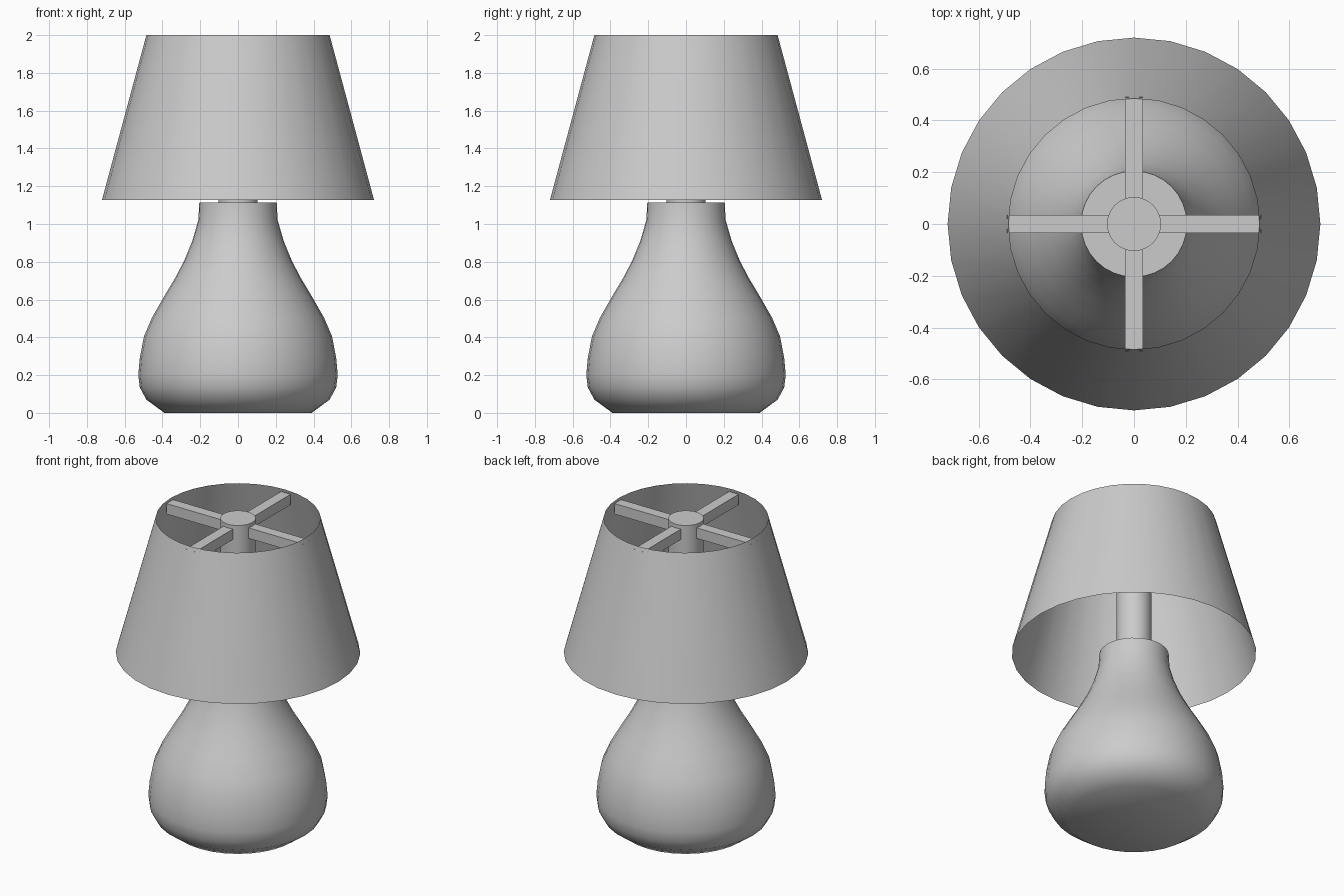
import bpy, bmesh
from math import cos, sin, pi, radians

if "Cube" in bpy.data.objects:
    bpy.data.objects.remove(bpy.data.objects["Cube"])

SEGMENTS = 32


def lathe(name, profile, caps=True):
    """Revolve (radius, z) points, listed bottom to top, around the z axis."""
    bm = bmesh.new()
    rings = [[bm.verts.new((r * cos(2 * pi * i / SEGMENTS), r * sin(2 * pi * i / SEGMENTS), z))
              for i in range(SEGMENTS)] for r, z in profile]
    for low, high in zip(rings, rings[1:]):
        for i in range(SEGMENTS):
            j = (i + 1) % SEGMENTS
            bm.faces.new((low[i], low[j], high[j], high[i]))
    if caps:
        bm.faces.new(rings[0][::-1])
        bm.faces.new(rings[-1])
    mesh = bpy.data.meshes.new(name)
    bm.to_mesh(mesh)
    bm.free()
    obj = bpy.data.objects.new(name, mesh)
    bpy.context.collection.objects.link(obj)
    bpy.ops.object.select_all(action='DESELECT')
    obj.select_set(True)
    bpy.context.view_layer.objects.active = obj
    bpy.ops.object.shade_smooth_by_angle(angle=radians(40))
    return obj


# Bulbous lamp base with a narrow neck
lathe("lamp_base", [
    (0.39, 0.0), (0.485, 0.07), (0.52, 0.135), (0.528, 0.2), (0.52, 0.29),
    (0.498, 0.405), (0.455, 0.505), (0.395, 0.61), (0.335, 0.71), (0.285, 0.805),
    (0.242, 0.91), (0.21, 1.02), (0.205, 1.115)])

# Central rod up to the shade top
lathe("rod", [(0.104, 1.1), (0.104, 2.0)])

# Thin open conical shade
lathe("shade", [(0.72, 1.128), (0.485, 2.0)], caps=False)

# Four square arms holding the shade
INNER, OUTER, WIDTH = 0.09, 0.49, 0.068
for i in range(4):
    a = i * pi / 2
    mid = (INNER + OUTER) / 2
    bpy.ops.mesh.primitive_cube_add(size=1, location=(mid * cos(a), mid * sin(a), 1.942),
                                    rotation=(0, 0, a))
    arm = bpy.context.object
    arm.name = f"shade_arm_{i + 1}"
    arm.scale = (OUTER - INNER, WIDTH, WIDTH)
